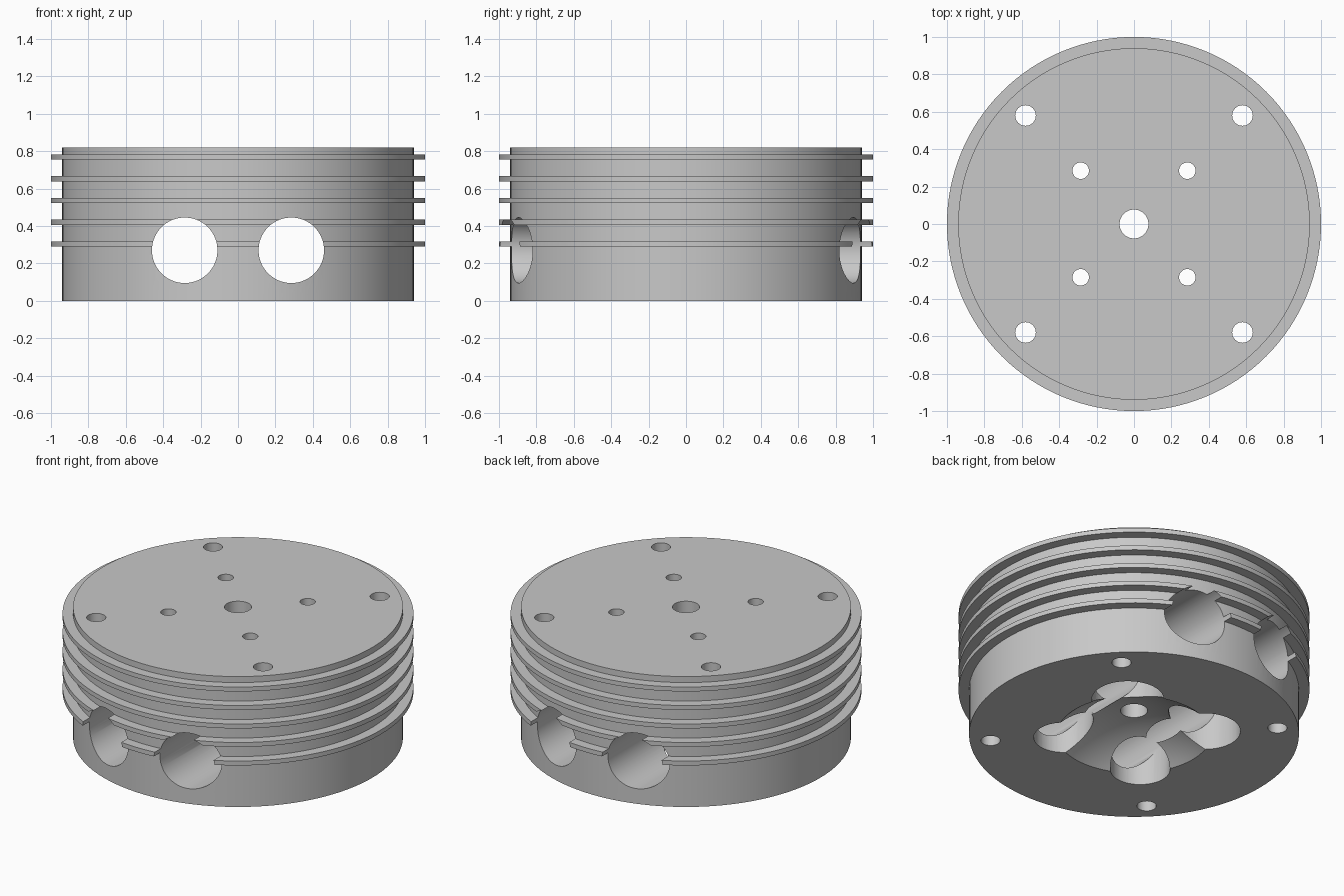
import bpy, bmesh
from math import sqrt, pi
from mathutils import Matrix, Vector

cube = bpy.data.objects.get("Cube")
if cube:
    bpy.data.objects.remove(cube, do_unlink=True)

HEIGHT, BODY_R, FIN_R, FIN_T = 0.82, 0.94, 1.0, 0.028
HOLE_R, DOME_R, DOME_H = 0.077, 0.44, 0.16
SEGMENTS = 128

metal = bpy.data.materials.new("plain grey metal")
metal.use_nodes = True
grey = (0.58, 0.58, 0.58, 1)
metal.diffuse_color = grey
metal.node_tree.nodes["Principled BSDF"].inputs["Base Color"].default_value = grey


def make_object(name, bm):
    bmesh.ops.recalc_face_normals(bm, faces=bm.faces)
    mesh = bpy.data.meshes.new(name)
    bm.to_mesh(mesh)
    bm.free()
    mesh.materials.append(metal)
    obj = bpy.data.objects.new(name, mesh)
    bpy.context.collection.objects.link(obj)
    return obj


def drill(target, radius, start, end, sides=64):
    """Cut a round hole between two points."""
    start, end = Vector(start), Vector(end)
    axis = end - start
    place = Matrix.Translation((start + end) / 2) @ axis.to_track_quat('Z', 'Y').to_matrix().to_4x4()
    bm = bmesh.new()
    bmesh.ops.create_cone(bm, cap_ends=True, segments=sides, radius1=radius,
                          radius2=radius, depth=axis.length, matrix=place)
    cutter = make_object("hole_cutter", bm)
    cutter.hide_render = True
    mod = target.modifiers.new("hole", 'BOOLEAN')
    mod.operation, mod.solver, mod.object = 'DIFFERENCE', 'EXACT', cutter
    bpy.ops.object.modifier_apply(modifier=mod.name)
    bpy.data.objects.remove(cutter, do_unlink=True)


# Profile: domed chamber underneath, outer wall with fins, top and centre hole
sphere_r = (DOME_R ** 2 + DOME_H ** 2) / (2 * DOME_H)
profile = []
for i in range(17):
    r = HOLE_R + (DOME_R - HOLE_R) * i / 16
    profile.append((r, sqrt(sphere_r ** 2 - r ** 2) - sphere_r + DOME_H))
profile.append((BODY_R, 0))
for i in range(5):
    z = 0.303 + i * 0.1163
    low, high = z - FIN_T / 2, z + FIN_T / 2
    profile += [(BODY_R, low), (FIN_R, low), (FIN_R, high), (BODY_R, high)]
profile += [(BODY_R, HEIGHT), (HOLE_R, HEIGHT)]

# Turned body
bm = bmesh.new()
verts = [bm.verts.new((r, 0, z)) for r, z in profile]
edges = [bm.edges.new((a, b)) for a, b in zip(verts, verts[1:] + verts[:1])]
bmesh.ops.spin(bm, geom=verts + edges, cent=(0, 0, 0), axis=(0, 0, 1),
               angle=2 * pi, steps=SEGMENTS, use_merge=True)
bmesh.ops.remove_doubles(bm, verts=bm.verts, dist=1e-5)
head = make_object("finned_cylinder_head", bm)
bpy.context.view_layer.objects.active = head
head.select_set(True)

for sx in (-1, 1):
    x = sx * 0.285
    # Through ports from front to back
    drill(head, 0.175, (x, -1.2, 0.27), (x, 1.2, 0.27), 96)
    for sy in (-1, 1):
        # Valve seats, stem guides and bolt holes
        y = sy * 0.285
        drill(head, 0.205 if sy > 0 else 0.17, (x, y, -0.1), (x, y, 0.27))
        drill(head, 0.044, (x, y, 0.2), (x, y, 1), 40)
        bx, by = sx * 0.58, sy * 0.58
        drill(head, 0.055, (bx, by, -0.1), (bx, by, 1), 40)

bpy.ops.object.shade_smooth_by_angle(angle=pi / 6)
